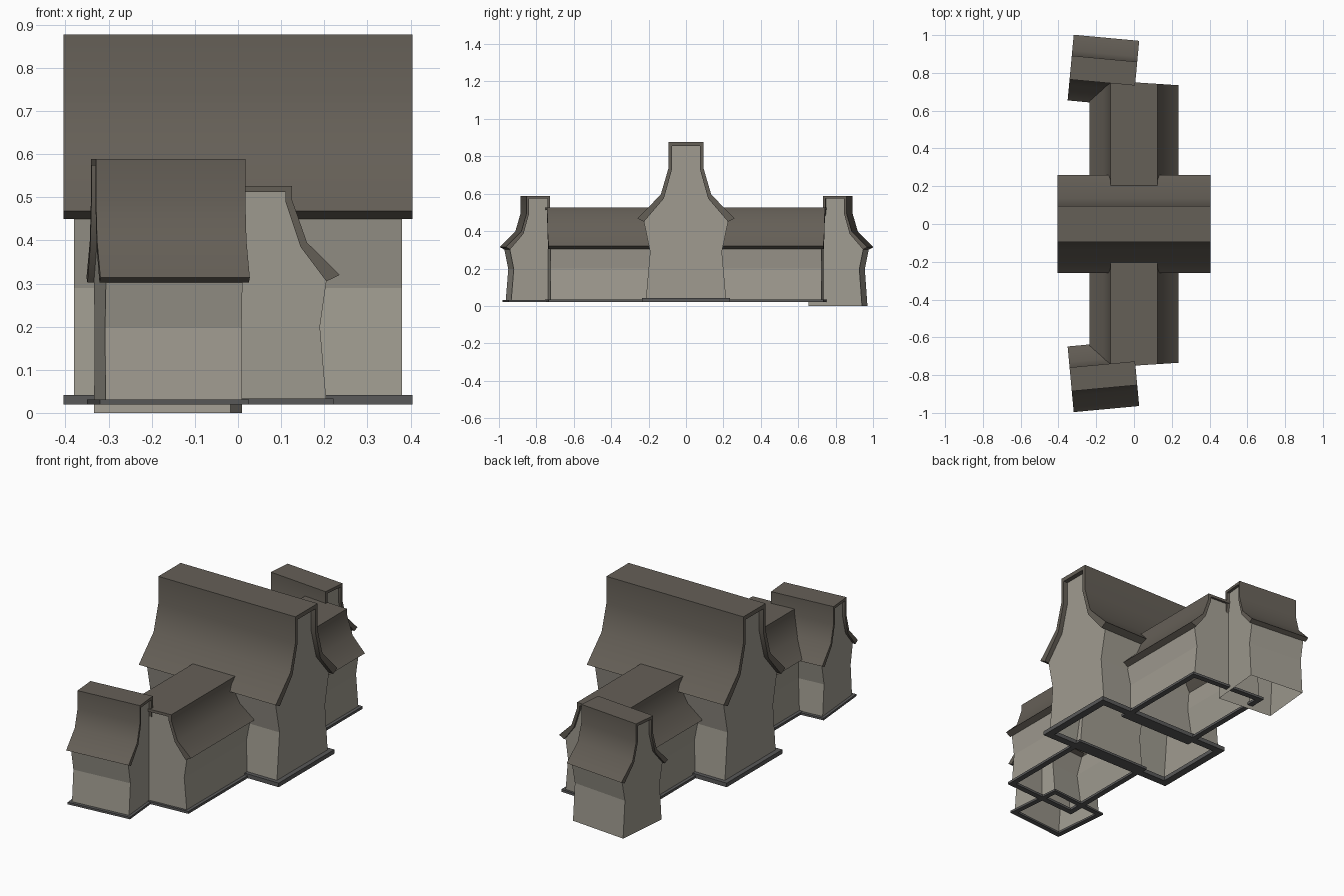
import bpy, bmesh, math
from mathutils import Matrix

if "Cube" in bpy.data.objects:
    bpy.data.objects.remove(bpy.data.objects["Cube"])


def material(name, rgb):
    m = bpy.data.materials.new(name)
    m.diffuse_color = (*rgb, 1)
    m.use_nodes = True
    m.node_tree.nodes["Principled BSDF"].inputs["Base Color"].default_value = m.diffuse_color
    return m


ROOF = material("roof_brown", (0.13, 0.115, 0.095))
WALL = material("wall_plaster", (0.35, 0.33, 0.28))
BASE = material("base_stone", (0.10, 0.10, 0.10))


def finish(bm, name, mat, xf, smooth=False):
    bm.transform(xf)
    bmesh.ops.recalc_face_normals(bm, faces=bm.faces[:])
    for f in bm.faces:
        f.smooth = smooth
    me = bpy.data.meshes.new(name)
    bm.to_mesh(me)
    bm.free()
    me.materials.append(mat)
    if smooth:
        me.set_sharp_from_angle(angle=math.radians(38))
    bpy.context.collection.objects.link(bpy.data.objects.new(name, me))


def mirrored(half):
    """Half profile from eave up to ridge -> full profile, eave to eave."""
    return half + [(-y, z) for y, z in reversed(half)]


def house(name, outer, inner, wall, x0, x1, gap0, gap1, xf, base=None, skew=0.0):
    """Hall with its ridge on local x; the x1 end may be skewed."""
    def ring(bm, pts, x, k):
        return [bm.verts.new((x + k * y, y, z)) for y, z in pts]

    # curved roof slab
    bm = bmesh.new()
    o, i = mirrored(outer), mirrored(inner)
    loop = o + i[::-1]
    a, b = ring(bm, loop, x0, 0), ring(bm, loop, x1, skew)
    n, m = len(loop), len(o)
    for j in range(n):
        k = (j + 1) % n
        bm.faces.new((a[j], a[k], b[k], b[j]))
    for e in (a, b):
        for j in range(m - 1):
            bm.faces.new((e[j], e[j + 1], e[n - 2 - j], e[n - 1 - j]))
    finish(bm, name + "_roof", ROOF, xf, True)

    # pinched side walls and gable ends, open underneath
    bm = bmesh.new()
    prof = mirrored(wall + inner)
    a = ring(bm, prof, x0 + gap0, 0)
    b = ring(bm, prof, x1 - gap1, skew)
    n = len(prof)
    for j in range(len(wall)):
        for p, q in ((j, j + 1), (n - 1 - j, n - 2 - j)):
            bm.faces.new((a[p], a[q], b[q], b[p]))
    for e in (a, b):
        for j in range(n // 2 - 1):
            bm.faces.new((e[j], e[j + 1], e[n - 2 - j], e[n - 1 - j]))
    finish(bm, name + "_walls", WALL, xf)

    # base moulding: rectangular ring
    if base:
        hy, top, t = base
        bm = bmesh.new()

        def rect(d, z):
            c = ((x0 + d, -hy + d, 0), (x1 - d, -hy + d, skew),
                 (x1 - d, hy - d, skew), (x0 + d, hy - d, 0))
            return [bm.verts.new((x + k * y, y, z)) for x, y, k in c]
        loops = [rect(0, 0.02), rect(0, top), rect(t, top), rect(t, 0.02)]
        for r in range(4):
            p, q = loops[r], loops[(r + 1) % 4]
            for j in range(4):
                k = (j + 1) % 4
                bm.faces.new((p[j], p[k], q[k], q[j]))
        finish(bm, name + "_base", BASE, xf)


# great hall profile (half width, height), eave to ridge
outer = [(0.26, 0.468), (0.135, 0.595), (0.094, 0.735), (0.094, 0.877)]
inner = [(0.225, 0.45), (0.118, 0.575), (0.075, 0.73), (0.075, 0.855)]
house("great_hall", outer, inner, [(0.215, 0.03), (0.192, 0.29)],
      -0.405, 0.405, 0.025, 0.025, Matrix(), base=(0.235, 0.042, 0.04))

# wings and angled end pavilions, front and back
w_outer = [(0.236, 0.32), (0.16, 0.395), (0.125, 0.495), (0.125, 0.526)]
w_inner = [(0.205, 0.305), (0.145, 0.385), (0.11, 0.49), (0.11, 0.512)]
S = 0.671
p_outer = [(y * S, z * S) for y, z in outer]
p_inner = [(y * S, z * S) for y, z in inner]
for side, sy in (("front", 1), ("back", -1)):
    mir = Matrix.Diagonal((1, sy, 1, 1))
    house(side + "_wing", w_outer, w_inner, [(0.205, 0.025), (0.19, 0.2)],
          0.165, 0.75, 0.015, 0.012,
          mir @ Matrix.Rotation(-math.pi / 2, 4, 'Z'),
          base=(0.222, 0.033, 0.03), skew=-0.065)
    place = mir @ Matrix.Translation((-0.162, -0.806 if sy > 0 else -0.812, 0)) \
        @ Matrix.Rotation(math.radians(5.3), 4, 'Z')
    foot = 0.025 if sy > 0 else 0.0
    house(side + "_pavilion", p_outer, p_inner, [(0.144, foot), (0.13, 0.197)],
          -0.174, 0.174, 0.015, 0.015, place,
          base=(0.16, 0.031, 0.027) if sy > 0 else None)
